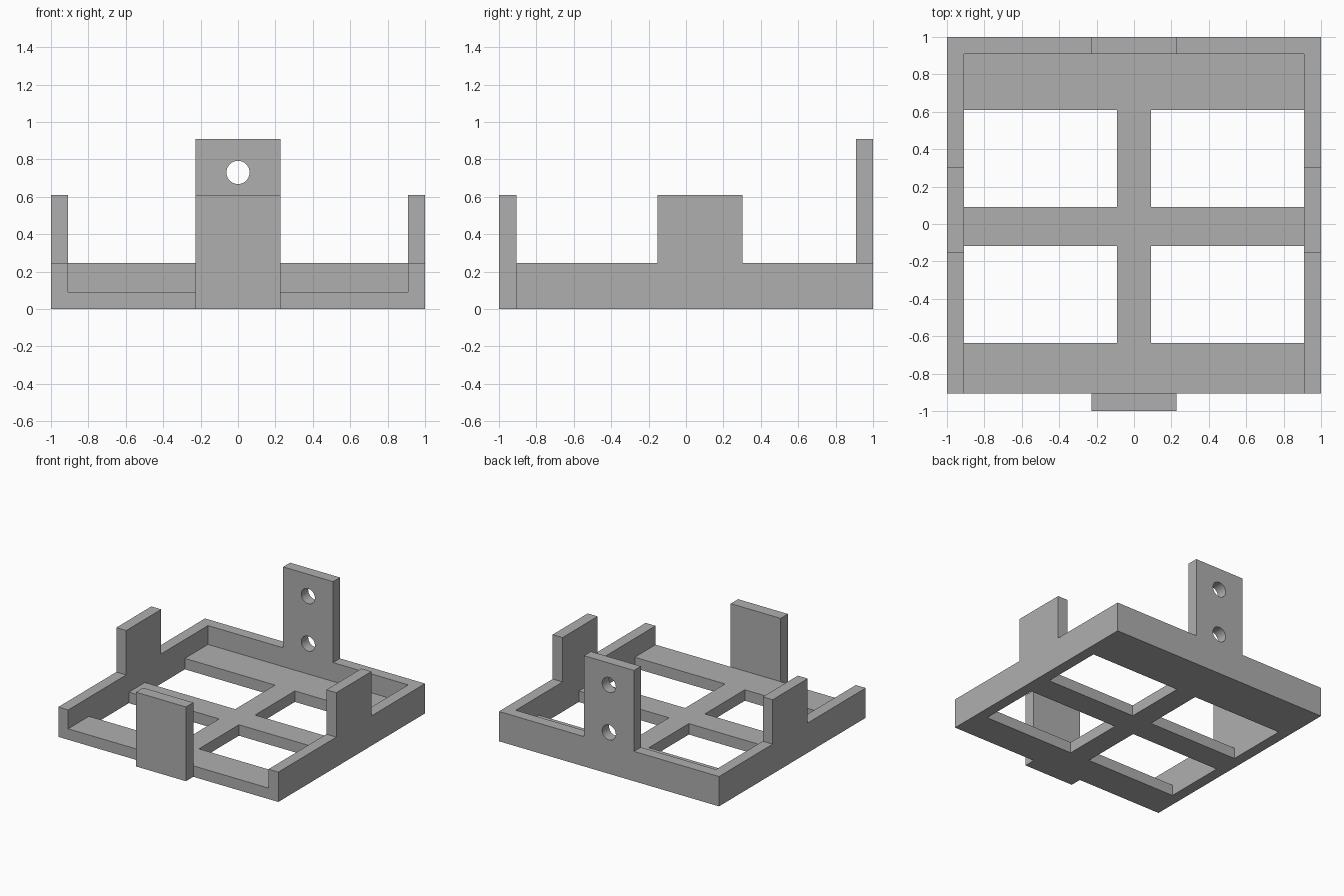
import bpy
import bmesh
from math import radians
from mathutils import Matrix, Vector

cube = bpy.data.objects.get("Cube")
if cube:
    bpy.data.objects.remove(cube, do_unlink=True)

# Overall dimensions
T = 0.09          # sheet thickness
INNER = 1 - T     # inside face of the walls
FRONT = -0.905    # open front edge of the tray
RIM = 0.245       # height of the low walls
TAB = 0.61        # height of the side and front tabs
TALL = 0.91       # height of the back tab
HALF = 0.227      # half width of a tab

grey = bpy.data.materials.new("plain_grey")
grey.use_nodes = True
colour = (0.43, 0.43, 0.43, 1)
grey.diffuse_color = colour
grey.node_tree.nodes["Principled BSDF"].inputs["Base Color"].default_value = colour


def finish(name, bm):
    bmesh.ops.recalc_face_normals(bm, faces=bm.faces)
    mesh = bpy.data.meshes.new(name)
    bm.to_mesh(mesh)
    bm.free()
    mesh.materials.append(grey)
    obj = bpy.data.objects.new(name, mesh)
    bpy.context.collection.objects.link(obj)
    return obj


def extrude_profile(name, points, vector):
    """Flat outline pushed along a vector into a solid."""
    bm = bmesh.new()
    face = bm.faces.new([bm.verts.new(p) for p in points])
    out = bmesh.ops.extrude_face_region(bm, geom=[face])
    moved = [v for v in out["geom"] if isinstance(v, bmesh.types.BMVert)]
    bmesh.ops.translate(bm, verts=moved, vec=Vector(vector))
    return finish(name, bm)


def wall_outline(start, end, tab_start, tab_end, top):
    """Low wall outline with a tab rising from it, as (along, height)."""
    return [(start, 0), (end, 0), (end, RIM), (tab_end, RIM),
            (tab_end, top), (tab_start, top), (tab_start, RIM), (start, RIM)]


def cut(target, cutter):
    mod = target.modifiers.new("cut", 'BOOLEAN')
    mod.operation = 'DIFFERENCE'
    mod.solver = 'EXACT'
    mod.object = cutter
    bpy.ops.object.select_all(action='DESELECT')
    bpy.context.view_layer.objects.active = target
    target.select_set(True)
    bpy.ops.object.modifier_apply(modifier=mod.name)
    bpy.data.objects.remove(cutter, do_unlink=True)


# Floor: a cross-braced grid of bars with four windows between them
xs = [-INNER, -0.09, 0.09, INNER]
ys = [FRONT, -0.635, -0.117, 0.092, 0.61, INNER]
bm = bmesh.new()
grid = [[bm.verts.new((x, y, 0)) for x in xs] for y in ys]
for j in range(len(ys) - 1):
    for i in range(len(xs) - 1):
        if j % 2 == 1 and i != 1:
            continue
        bm.faces.new((grid[j][i], grid[j][i + 1],
                      grid[j + 1][i + 1], grid[j + 1][i]))
out = bmesh.ops.extrude_face_region(bm, geom=bm.faces[:])
bmesh.ops.translate(bm, vec=(0, 0, T),
                    verts=[v for v in out["geom"] if isinstance(v, bmesh.types.BMVert)])
bmesh.ops.dissolve_limit(bm, angle_limit=radians(1), verts=bm.verts[:], edges=bm.edges[:])
finish("floor_grid", bm)

# Side walls with their tabs
side = wall_outline(FRONT, 1, -0.152, 0.303, TAB)
for name, sign in (("left_wall", 1), ("right_wall", -1)):
    extrude_profile(name, [(sign * INNER, y, z) for y, z in side], (sign * T, 0, 0))

# Back wall with the tall mounting tab
back = wall_outline(-INNER, INNER, -HALF, HALF, TALL)
back_wall = extrude_profile("back_wall", [(x, INNER, z) for x, z in back], (0, T, 0))

# Two screw holes through the mounting tab
for z in (0.73, 0.34):
    bm = bmesh.new()
    bmesh.ops.create_cone(bm, cap_ends=True, segments=40, radius1=0.062,
                          radius2=0.062, depth=0.4,
                          matrix=Matrix.Translation((0, 0.95, z))
                          @ Matrix.Rotation(radians(90), 4, 'X'))
    cutter = finish("hole_cutter", bm)
    cutter.hide_render = True
    cut(back_wall, cutter)
bpy.ops.object.shade_smooth_by_angle(angle=radians(30))

# Front tab, standing against the open edge of the floor
outline = [(-HALF, 0), (HALF, 0), (HALF, TAB), (-HALF, TAB)]
extrude_profile("front_tab", [(x, -1, z) for x, z in outline], (0, 1 + FRONT, 0))
